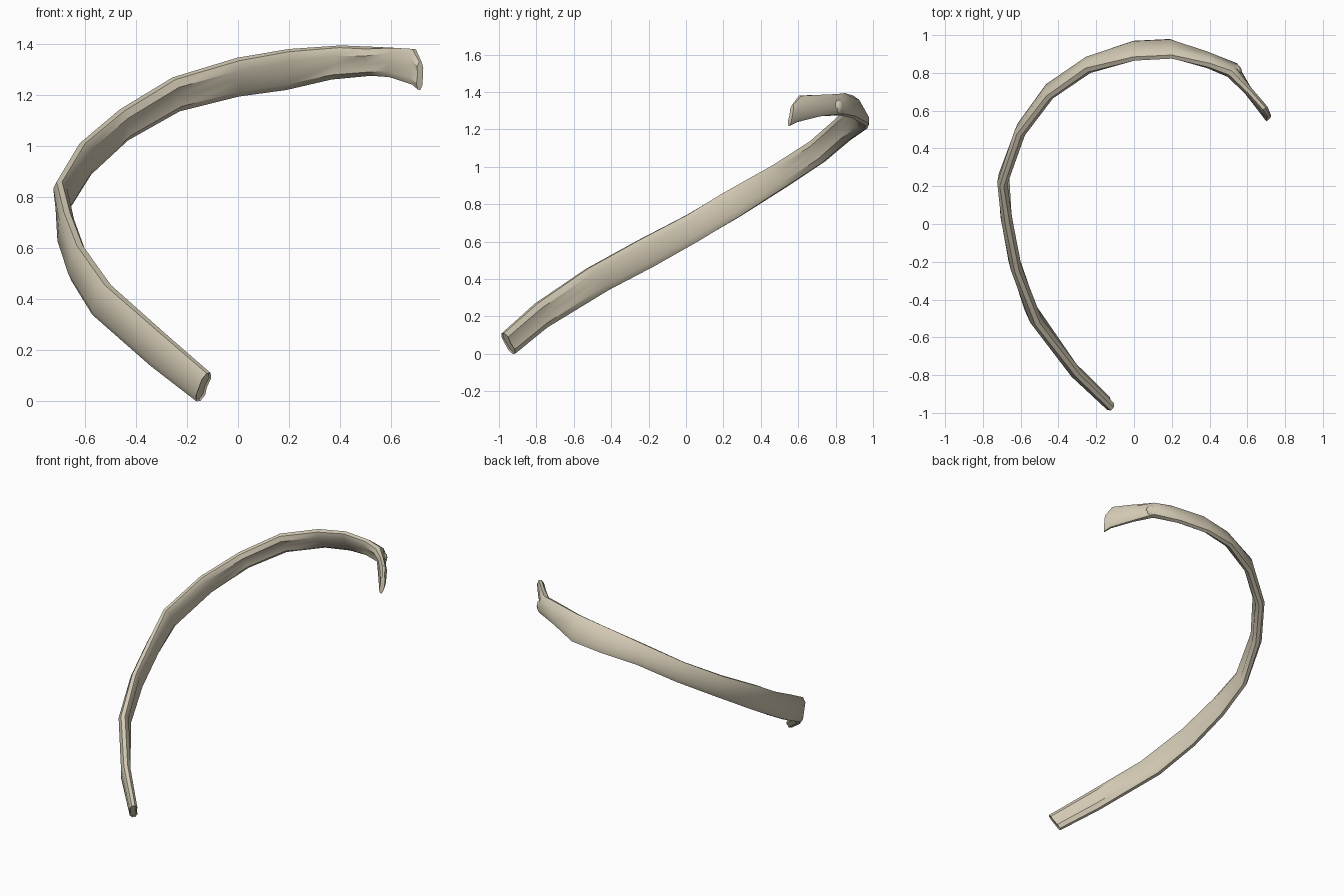
import bpy
import bmesh
from mathutils import Vector

default_cube = bpy.data.objects.get("Cube")
if default_cube:
    bpy.data.objects.remove(default_cube, do_unlink=True)

# Bone colour
bone = bpy.data.materials.new("pale bone")
bone.use_nodes = True
bone_colour = (0.64, 0.58, 0.45, 1)
bone.diffuse_color = bone_colour
bone.node_tree.nodes["Principled BSDF"].inputs["Base Color"].default_value = bone_colour

# Stations along the rib: upper edge, lower edge, thickness
stations = [
    ((-.115, -.98, .11), (-.155, -.92, .0), .05),
    ((-.3, -.8, .27), (-.335, -.75, .14), .06),
    ((-.51, -.53, .455), (-.56, -.42, .34), .065),
    ((-.62, -.25, .61), (-.64, -.17, .47), .06),
    ((-.67, 0, .74), (-.68, .06, .6), .06),
    ((-.7, .2, .86), (-.685, .28, .73), .055),
    ((-.61, .47, 1.01), (-.585, .53, .89), .06),
    ((-.455, .67, 1.14), (-.44, .735, 1.025), .06),
    ((-.25, .815, 1.265), (-.235, .87, 1.14), .065),
    ((0, .875, 1.34), (0, .96, 1.2), .06),
    ((.2, .885, 1.375), (.19, .97, 1.225), .055),
    ((.4, .84, 1.39), (.37, .9, 1.265), .06),
    ((.51, .8, 1.385), (.53, .83, 1.28), .07),
    ((.61, .7, 1.385), (.6, .71, 1.27), .045),
    ((.69, .61, 1.38), (.69, .59, 1.24), .045),
    ((.715, .57, 1.33), (.71, .55, 1.22), .03),
]

# Flat rounded cross-section: (position across the width, position in thickness)
section = [(1, .4), (.6, 1), (-.6, 1), (-1, .4),
           (-1, -.4), (-.6, -1), (0, -.75), (.6, -1), (1, -.4)]


def midpoint(station):
    return (Vector(station[0]) + Vector(station[1])) / 2


def make_ring(bm, index):
    """Place one cross-section square to the path."""
    top, bottom, thickness = stations[index]
    centre = midpoint(stations[index])
    before = midpoint(stations[max(index - 1, 0)])
    after = midpoint(stations[min(index + 1, len(stations) - 1)])
    half_width = (Vector(top) - Vector(bottom)) / 2
    # The outward direction is away from the middle of the curve
    outward = half_width.cross(after - before).normalized() * thickness / 2
    return [bm.verts.new(centre + half_width * across + outward * depth)
            for across, depth in section]


def cap_end(bm, ring, hollow):
    """Close an end, with a slightly sunken face inside the rim."""
    face = bm.faces.new(ring)
    bm.normal_update()
    if hollow:
        bmesh.ops.inset_region(bm, faces=[face], thickness=.007, depth=0)
        inward = midpoint(stations[1]) - midpoint(stations[0])
        bmesh.ops.translate(bm, verts=face.verts, vec=inward.normalized() * .006)


def build_shaft():
    bm = bmesh.new()
    rings = [make_ring(bm, i) for i in range(len(stations))]
    count = len(section)
    for first, second in zip(rings, rings[1:]):
        for i in range(count):
            j = (i + 1) % count
            bm.faces.new((first[i], first[j], second[j], second[i]))
    cap_end(bm, list(reversed(rings[0])), True)
    cap_end(bm, rings[-1], False)
    bmesh.ops.recalc_face_normals(bm, faces=bm.faces)
    mesh = bpy.data.meshes.new("rib_shaft")
    bm.to_mesh(mesh)
    bm.free()
    mesh.materials.append(bone)
    shaft = bpy.data.objects.new("rib_shaft", mesh)
    bpy.context.collection.objects.link(shaft)
    return shaft


def smooth(obj):
    bpy.ops.object.select_all(action='DESELECT')
    obj.select_set(True)
    bpy.context.view_layer.objects.active = obj
    bpy.ops.object.shade_smooth_by_angle(angle=.7)


smooth(build_shaft())

# Small knob on the outside of the neck
bpy.ops.mesh.primitive_uv_sphere_add(segments=10, ring_count=6, radius=1,
                                     location=(.54, .815, 1.32))
knob = bpy.context.object
knob.name = "neck_knob"
knob.scale = (.035, .028, .04)
knob.rotation_euler.z = -.8
knob.data.materials.append(bone)
smooth(knob)
